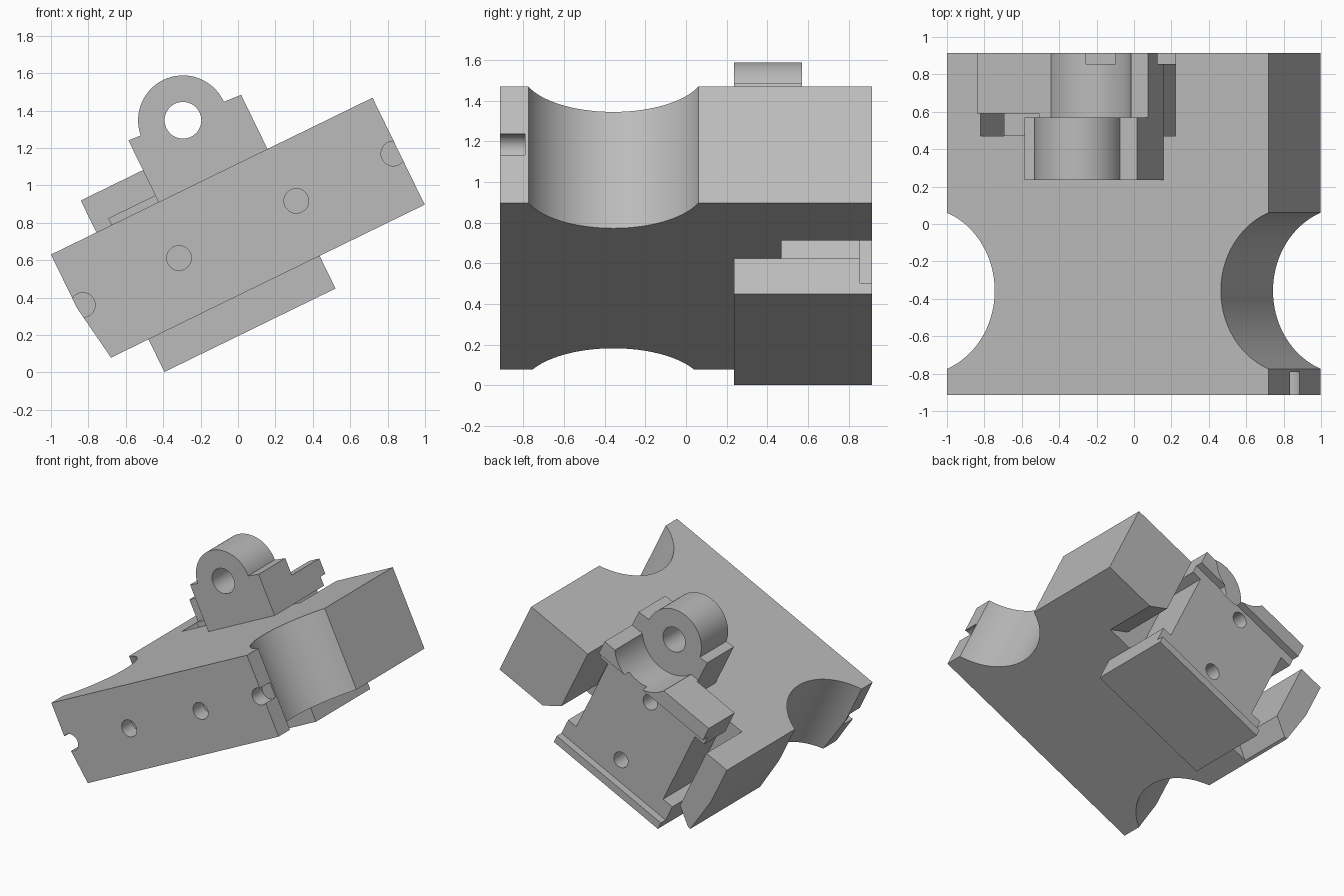
import bpy, bmesh, math
from mathutils import Matrix

if "Cube" in bpy.data.objects:
    bpy.data.objects.remove(bpy.data.objects["Cube"])

# Parts are built level: x along the slab, z from its top face, then tilted
TILT = Matrix.Translation((-1, 0, 0.63)) @ Matrix.Rotation(math.radians(-26), 4, 'Y')
FRONT, BACK, BASE = -0.915, 0.915, -0.636
MID = 0.78

grey = bpy.data.materials.new("plain_grey")
grey.use_nodes = True
colour = (0.5, 0.5, 0.5, 1)
grey.diffuse_color = colour
grey.node_tree.nodes["Principled BSDF"].inputs["Base Color"].default_value = colour


def finish(name, bm):
    bmesh.ops.recalc_face_normals(bm, faces=bm.faces)
    mesh = bpy.data.meshes.new(name)
    bm.to_mesh(mesh)
    bm.free()
    mesh.materials.append(grey)
    obj = bpy.data.objects.new(name, mesh)
    bpy.context.collection.objects.link(obj)
    return obj


def prism(name, profile, y0, y1):
    """Extrude an x-z profile along y."""
    bm = bmesh.new()
    face = bm.faces.new([bm.verts.new((x, y0, z)) for x, z in profile])
    ext = bmesh.ops.extrude_face_region(bm, geom=[face])
    verts = [v for v in ext["geom"] if isinstance(v, bmesh.types.BMVert)]
    bmesh.ops.translate(bm, verts=verts, vec=(0, y1 - y0, 0))
    return finish(name, bm)


def box(name, x0, x1, y0, y1, z0, z1):
    return prism(name, [(x0, z0), (x1, z0), (x1, z1), (x0, z1)], y0, y1)


def cylinder(name, centre, radius, depth, upright=False, sides=64):
    bm = bmesh.new()
    turn = Matrix() if upright else Matrix.Rotation(math.pi / 2, 4, 'X')
    bmesh.ops.create_cone(bm, cap_ends=True, segments=sides, radius1=radius,
                          radius2=radius, depth=depth,
                          matrix=Matrix.Translation(centre) @ turn)
    return finish(name, bm)


def combine(obj, operation, others):
    for other in others:
        mod = obj.modifiers.new("bool", 'BOOLEAN')
        mod.operation, mod.solver, mod.object = operation, 'EXACT', other
        bpy.context.view_layer.update()
        deps = bpy.context.evaluated_depsgraph_get()
        mesh = bpy.data.meshes.new_from_object(obj.evaluated_get(deps))
        obj.modifiers.clear()
        obj.data = mesh
        bpy.data.objects.remove(other)


# Slab with a slightly undercut low end
slab = prism("slab_body", [(0, 0), (1.913, 0), (1.913, BASE), (0.047, BASE),
                           (0, BASE / 2)], FRONT, BACK)

# Round bites in both ends, and the rear slot flaring at the bottom
cutters = [cylinder("bite", (x, -0.357, BASE / 2), 0.449, 2, True, 96)
           for x in (-0.165, 2.078)]
half, flare = 0.58, 0.71
slot = [(MID - half, 0.1), (MID - half, -0.53), (MID - flare, BASE),
        (MID - flare, -0.8), (MID + flare, -0.8), (MID + flare, BASE),
        (MID + half, -0.53), (MID + half, 0.1)]
cutters.append(prism("slot", slot, 0.47, 1.1))

# Four blind holes along the front, the outer two breaking the ends
cutters += [cylinder("pin_hole", (x, FRONT, -0.317), 0.066, 0.25, sides=32)
            for x in (0.035, 0.607, 1.305, 1.882)]
combine(slab, 'DIFFERENCE', cutters)

# Clamp: foot under the slab, neck in the slot, flange and lug above
LEFT, RIGHT = 0.27, 1.288
clamp = box("clamp_bracket", LEFT, RIGHT, 0.235, BACK, -0.83, BASE)
lug_x, lug_z = 0.949, 0.336
flange = box("flange", LEFT, RIGHT, 0.59, BACK, 0, 0.19)
combine(flange, 'DIFFERENCE',
        [cylinder("trough", (lug_x, 0.82, lug_z), 0.28, 0.5)])
lug = prism("lug", [(0.64, 0), (RIGHT, 0), (RIGHT, 0.322), (0.64, 0.367)], 0.235, 0.57)
combine(lug, 'UNION', [cylinder("lug_eye", (lug_x, 0.4025, lug_z), 0.24, 0.335)])
shoulder = box("shoulder", 0.64, RIGHT, 0.5, 0.6, 0, 0.19)
combine(shoulder, 'DIFFERENCE',
        [cylinder("trough", (lug_x, 0.82, lug_z), 0.28, 0.5)])
neck = box("neck", 0.36, 1.21, 0.47, 0.855, -0.7, 0.04)
combine(clamp, 'UNION', [neck, flange, shoulder, lug])

# Rear recess, screw holes and the lug bore
cuts = [box("recess", 0.1, 1.5, 0.855, 1.1, -0.77, 0.07),
        cylinder("bore", (lug_x, 0.4, lug_z), 0.098, 0.6)]
cuts += [cylinder("screw_hole", (0.787, 0.855, z), 0.062, 0.3, sides=32)
         for z in (-0.02, -0.607)]
combine(clamp, 'DIFFERENCE', cuts)

# Tilt everything and shade curved walls smoothly
for obj in (slab, clamp):
    obj.data.transform(TILT)
    bpy.ops.object.select_all(action='DESELECT')
    obj.select_set(True)
    bpy.context.view_layer.objects.active = obj
    bpy.ops.object.shade_smooth_by_angle(angle=math.radians(30))
